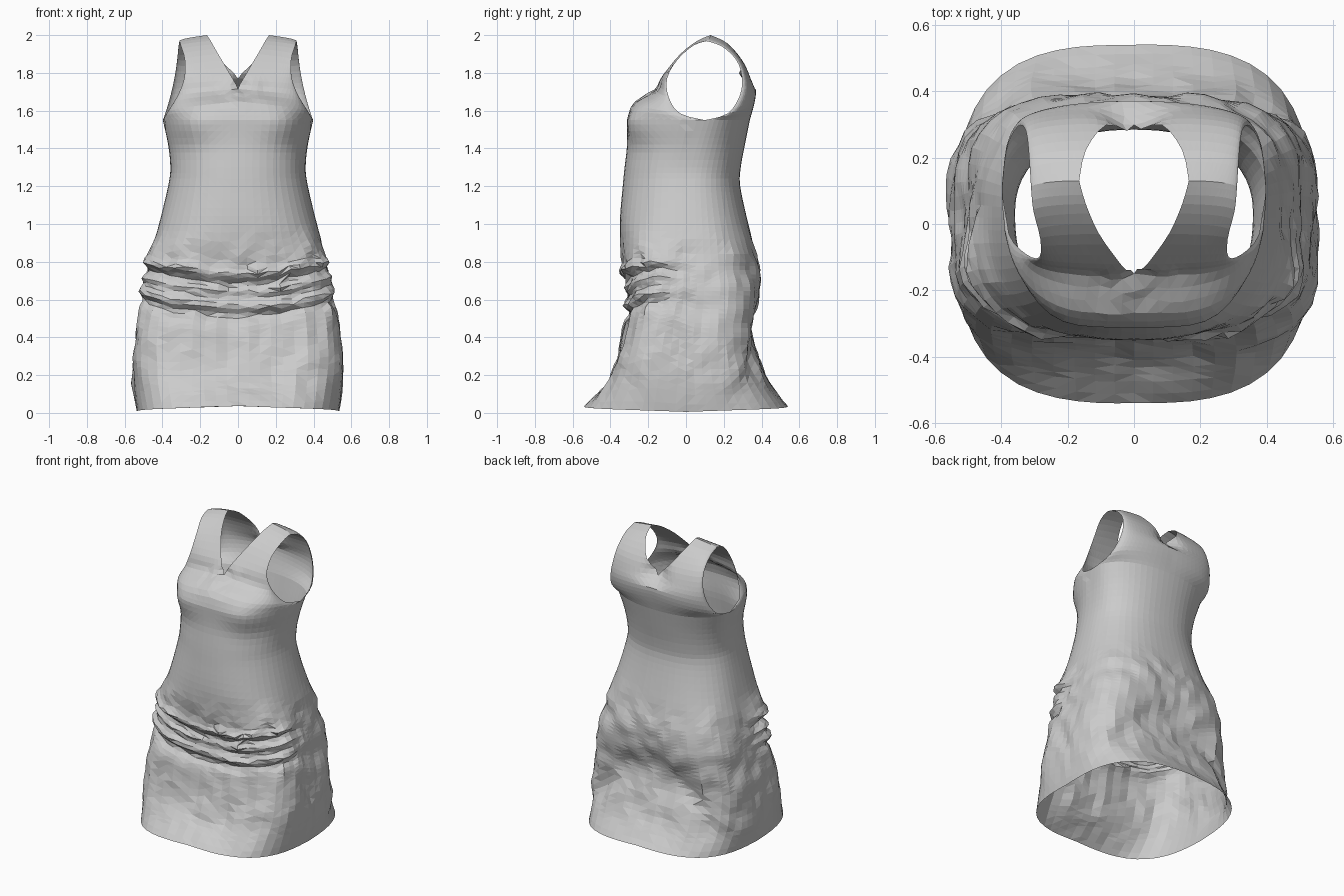
import bpy, bmesh
from math import sin, cos, pi, exp
from mathutils import Vector, noise

if "Cube" in bpy.data.objects:
    bpy.data.objects.remove(bpy.data.objects["Cube"])

COLS = 15  # faces per quarter turn


def spline(rows, steps):
    """Catmull-Rom through rows of numbers."""
    pts = [rows[0]] + rows + [rows[-1]]
    out = []
    for k in range(1, len(pts) - 2):
        a, b, c, d = pts[k - 1:k + 3]
        n = steps[k - 1] if isinstance(steps, list) else steps
        for i in range(n):
            t = i / n
            out.append([0.5 * (2 * q + (r - p) * t + (2 * p - 5 * q + 4 * r - s) * t * t
                               + (3 * q - p - 3 * r + s) * t ** 3)
                        for p, q, r, s in zip(a, b, c, d)])
    out.append(list(rows[-1]))
    return out


def arc(row):
    """Rounded quarter from the inner point to the outer point of a row."""
    xi, yi, zi, xo, yo, zo, n = row
    pts = []
    for j in range(COLS + 1):
        t = j / COLS
        c, s = max(cos(t * pi / 2), 0), sin(t * pi / 2)
        r = (c ** n + s ** n) ** (-1 / n)
        pts.append(Vector((xi + (xo - xi) * s * r, yo + (yi - yo) * c * r, zi + (zo - zi) * t)))
    return pts


def bump(d, w):
    return exp(-(d / w) ** 2)


def ramp(v, a, b):
    return min(max((v - a) / (b - a), 0), 1)


def cloth(p):
    """Gathered folds, drapes and crumples pushed along the outward direction."""
    x, y, z = p
    out = Vector((x * 0.5, y, 0)).normalized()
    n1 = noise.noise(Vector((x * 5, y * 5, z * 6)))
    n2 = noise.noise(Vector((x * 12 + 5, y * 12, z * 10)))
    n3 = noise.noise(Vector((x * 6 + 9, y * 6, 3)))
    n4 = noise.noise(Vector((x * 15 + 2, y * 15, 7)))
    skirt = ramp(z, 0.98, 0.8) * ramp(z, 0.02, 0.2)
    d = skirt * (0.016 * n1 + 0.016 * n2 - 0.006)
    # horizontal gathers across the front hips, sagging in the middle
    front = ramp(y, 0.05, -0.15)
    z += skirt * front * (0.3 * x * x - 0.02 + 0.05 * n3 + 0.035 * n4)
    sag = 0.3 * x * x + 0.02 * n2
    for zc, amp in ((0.735, 0.028), (0.64, 0.014), (0.565, 0.024),
                    (0.68, -0.024), (0.605, -0.012), (0.515, -0.02)):
        d += front * amp * (1 + n1) * bump(z - zc - sag, 0.028)
    # arched drape below the seat at the back
    back = ramp(y, 0.05, 0.25) * skirt
    arch = 0.66 - 1.7 * x * x + 0.02 * n1
    d += back * (0.008 * bump(z - arch, 0.08) - 0.03 * bump(z - arch + 0.15, 0.11))
    # soft bust, crumpled neckline, nape edge folded inward
    if y < 0:
        d += 0.032 * bump(abs(x) - 0.23, 0.11) * bump(z - 1.53, 0.1)
        d += 0.06 * n2 * bump(x, 0.12) * bump(z - 1.70, 0.05)
    elif z > 1.6:
        d -= (0.055 + 0.02 * n2) * bump(x, 0.08) * ramp(z, 1.71, 1.765) * ramp(z, 1.88, 1.8)
    return Vector((x, y, z)) + out * d


# height, half width, front y, back y, side seam y, squareness
SKIRT = [
    (0.02, 0.535, -0.54, 0.54, 0.00, 2.95),
    (0.10, 0.552, -0.475, 0.48, 0.00, 3.1),
    (0.20, 0.560, -0.412, 0.425, 0.00, 3.3),
    (0.40, 0.543, -0.340, 0.372, 0.00, 3.7),
    (0.60, 0.513, -0.310, 0.388, 0.02, 3.6),
    (0.80, 0.472, -0.338, 0.383, 0.02, 3.1),
    (1.00, 0.418, -0.350, 0.330, 0.02, 2.5),
    (1.20, 0.370, -0.335, 0.287, 0.02, 2.3),
    (1.30, 0.358, -0.325, 0.290, 0.03, 2.3),
    (1.42, 0.370, -0.312, 0.312, 0.06, 2.2),
    (1.55, 0.398, -0.312, 0.338, 0.10, 2.2)]

# neckline point, armhole point, squareness: chest up to the shoulder
SHOULDER = (0.165, 0.13, 2.0, 0.31, 0.11, 1.968, 2.0)
CHEST = [
    (0, -0.312, 1.55, 0.398, 0.10, 1.55, 2.2),
    (0, -0.275, 1.65, 0.372, -0.03, 1.585, 2.2),
    (0, -0.160, 1.715, 0.322, -0.09, 1.67, 2.3),
    (0.04, -0.12, 1.79, 0.285, -0.10, 1.77, 2.2),
    (0.105, -0.03, 1.90, 0.282, -0.045, 1.87, 2.0),
    (0.145, 0.06, 1.97, 0.303, 0.04, 1.945, 2.0),
    SHOULDER]
BACK = [
    (0, 0.338, 1.55, 0.398, 0.10, 1.55, 2.2),
    (0, 0.362, 1.64, 0.385, 0.22, 1.585, 2.2),
    (0, 0.370, 1.71, 0.357, 0.285, 1.68, 2.2),
    (0, 0.346, 1.77, 0.335, 0.296, 1.78, 2.4),
    (0.085, 0.302, 1.86, 0.322, 0.265, 1.87, 2.4),
    (0.145, 0.222, 1.955, 0.315, 0.19, 1.94, 2.2),
    SHOULDER]

bm = bmesh.new()
body = spline(SKIRT, [2, 3, 5, 8, 9, 5, 5, 3, 3, 4])
for panel, col in ((CHEST, 2), (BACK, 3)):
    rows = []
    for r in body:
        dip = 0.018 * max(0, 1 - r[0] / 0.2)  # hem rises at front and back
        rows.append((0, r[col], r[0] + dip, r[1], r[4], r[0] - dip * 0.9, r[5]))
    rows = rows[:-1] + spline(panel, 3)
    grid = [arc(r) for r in rows]
    for side in (1, -1):
        vs = [[bm.verts.new(cloth(Vector((p.x * side, p.y, p.z)))) for p in g] for g in grid]
        for a, b in zip(vs, vs[1:]):
            for j in range(COLS):
                quad = (a[j], a[j + 1], b[j + 1], b[j])
                bm.faces.new(quad if (side > 0) == (col == 2) else quad[::-1])

# sew the four quarters together at the seams
bmesh.ops.remove_doubles(bm, verts=bm.verts, dist=0.0005)
bmesh.ops.triangulate(bm, faces=bm.faces)
mesh = bpy.data.meshes.new("sleeveless_dress")
bm.to_mesh(mesh)
bm.free()
dress = bpy.data.objects.new("sleeveless_dress", mesh)
bpy.context.collection.objects.link(dress)
